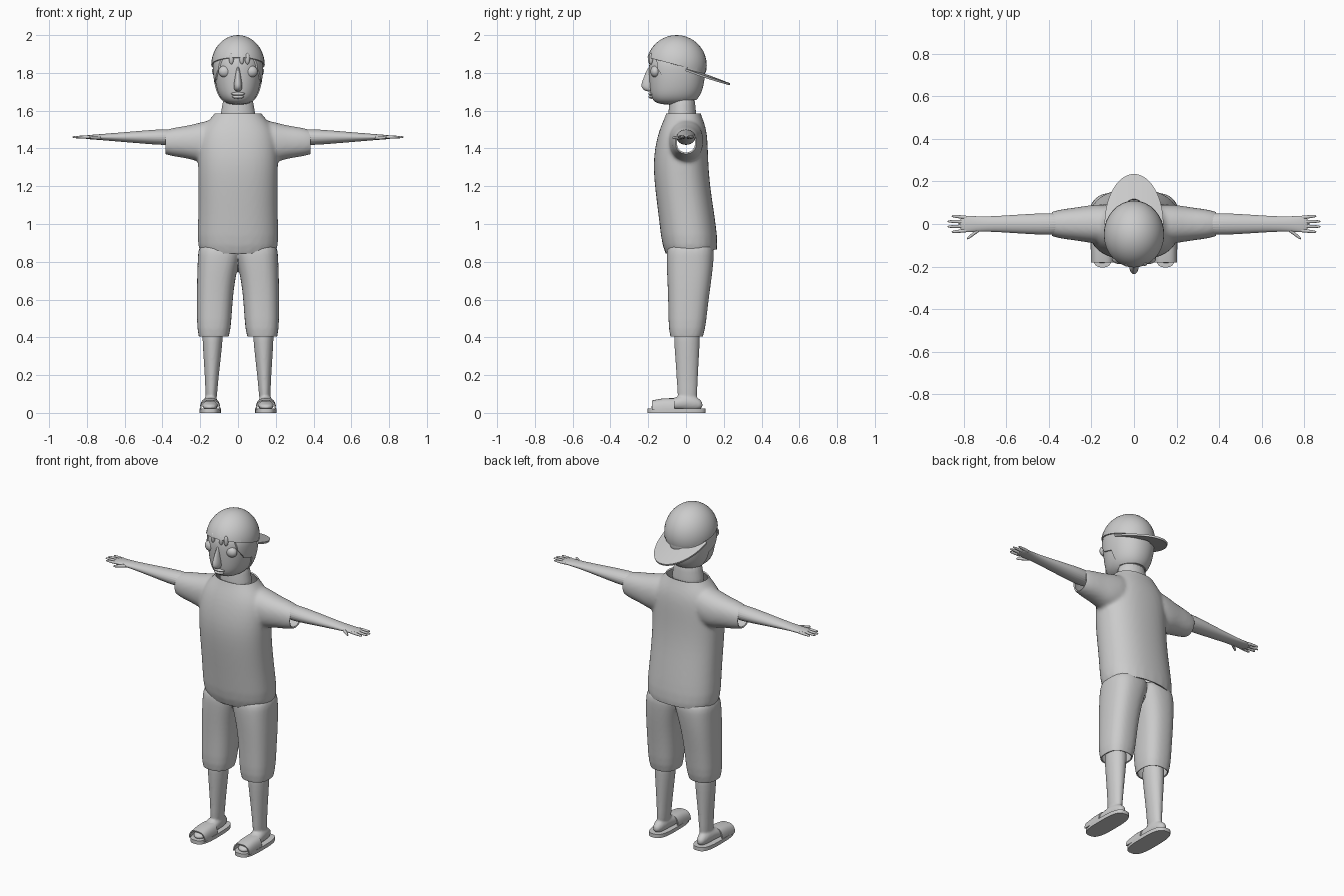
import bpy, bmesh
from math import sin, cos, pi, sqrt, copysign
from mathutils import Matrix

if "Cube" in bpy.data.objects:
    bpy.data.objects.remove(bpy.data.objects["Cube"])

shade = (.6, .6, .6, 1)
grey = bpy.data.materials.new("plain grey")
grey.use_nodes = True
grey.diffuse_color = shade
grey.node_tree.nodes["Principled BSDF"].inputs["Base Color"].default_value = shade


def loft(bm, axis, stations, power=2, sides=24, caps=True):
    """Skin rounded sections (position, centre u, centre v, radius u, radius v) along an axis."""
    loops = []
    for position, centre_u, centre_v, radius_u, radius_v in stations:
        loop = []
        for i in range(sides):
            c, s = cos(2 * pi * i / sides), sin(2 * pi * i / sides)
            u = centre_u + radius_u * copysign(abs(c) ** (2 / power), c)
            v = centre_v + radius_v * copysign(abs(s) ** (2 / power), s)
            point = {"x": (position, u, v), "y": (u, position, v), "z": (u, v, position)}[axis]
            loop.append(bm.verts.new(point))
        loops.append(loop)
    for lower, upper in zip(loops, loops[1:]):
        for i in range(sides):
            j = (i + 1) % sides
            bm.faces.new((lower[i], lower[j], upper[j], upper[i]))
    if caps:
        bm.faces.new(loops[0])
        bm.faces.new(loops[-1])


def finger(bm, start, end, height, thickness):
    """Round-tipped digit running from one (x, y) point to another."""
    steps = [k / 4 for k in range(5)]
    loft(bm, "x", [(start[0] + (end[0] - start[0]) * t, start[1] + (end[1] - start[1]) * t, height,
                    thickness * sqrt(1 - .7 * t * t), thickness * sqrt(1 - .7 * t * t))
                   for t in steps], sides=10)


def ball(bm, centre, radii):
    bmesh.ops.create_uvsphere(bm, u_segments=32, v_segments=20, radius=1,
                              matrix=Matrix.Translation(centre) @ Matrix.Diagonal((*radii, 1)))


def mirror_x(bm):
    copy = bmesh.ops.duplicate(bm, geom=bm.verts[:] + bm.edges[:] + bm.faces[:])["geom"]
    for item in copy:
        if isinstance(item, bmesh.types.BMVert):
            item.co.x *= -1


def bake(obj):
    graph = bpy.context.evaluated_depsgraph_get()
    mesh = bpy.data.meshes.new_from_object(obj.evaluated_get(graph))
    obj.modifiers.clear()
    obj.data = mesh


def make(name, bm, subsurf=0, voxel=0, smooth=0, cuts=(), thickness=0, cutter=None):
    """Turn a bmesh into a finished, shaded object."""
    bmesh.ops.recalc_face_normals(bm, faces=bm.faces[:])
    mesh = bpy.data.meshes.new(name)
    bm.to_mesh(mesh)
    bm.free()
    obj = bpy.data.objects.new(name, mesh)
    bpy.context.collection.objects.link(obj)
    if subsurf:
        obj.modifiers.new("subdivide", "SUBSURF").levels = subsurf
    if voxel:
        merge = obj.modifiers.new("merge", "REMESH")
        merge.mode, merge.voxel_size = "VOXEL", voxel
        soften = obj.modifiers.new("soften", "SMOOTH")
        soften.factor, soften.iterations = .5, smooth
    if cutter:
        trim = obj.modifiers.new("trim", "BOOLEAN")
        trim.operation, trim.solver, trim.object = "INTERSECT", "EXACT", cutter
    bake(obj)
    if cuts:
        cut = bmesh.new()
        cut.from_mesh(obj.data)
        for point, normal in cuts:
            bmesh.ops.bisect_plane(cut, geom=cut.verts[:] + cut.edges[:] + cut.faces[:],
                                   plane_co=point, plane_no=normal, clear_outer=True)
        cut.to_mesh(obj.data)
        cut.free()
    if thickness:
        cloth = obj.modifiers.new("cloth", "SOLIDIFY")
        cloth.thickness, cloth.offset = thickness, -1
        bake(obj)
    obj.data.materials.clear()
    obj.data.materials.append(grey)
    bpy.ops.object.select_all(action="DESELECT")
    obj.select_set(True)
    bpy.context.view_layer.objects.active = obj
    bpy.ops.object.shade_smooth_by_angle(angle=.7)
    return obj


# Shirt: sleeves and torso merged, then cut open at hem, collar and cuffs
bm = bmesh.new()
loft(bm, "x", [(.05, 0, 1.46, .095, .11), (.2, 0, 1.43, .093, .11),
               (.26, 0, 1.435, .078, .085), (.44, 0, 1.432, .06, .067)], power=2.2)
mirror_x(bm)
torso = [(.76, .225, .035, .15), (1, .212, .01, .15), (1.2, .21, -.02, .147), (1.35, .215, -.03, .147),
         (1.5, .21, -.015, .13), (1.58, .12, -.013, .09), (1.64, .1, -.013, .08)]
loft(bm, "z", [(z, 0, y, width, depth) for z, width, y, depth in torso], power=2.3)
cuffs = [((side * .385, 0, 0), (side, 0, 0)) for side in (1, -1)]
make("shirt", bm, subsurf=2, voxel=.01, smooth=8, thickness=.008,
     cuts=cuffs + [((0, -.12, .842), (0, .08, -1)), ((0, 0, 1.585), (0, 0, 1))])

# Shorts: two legs merged at the seat
bm = bmesh.new()
loft(bm, "z", [(.33, .13, 0, .087, .093), (.55, .125, .01, .093, .103), (.7, .118, .018, .1, .117),
               (.82, .1, .022, .113, .127), (.92, .08, .025, .13, .125)], power=2.5)
mirror_x(bm)
make("shorts", bm, subsurf=2, voxel=.008, smooth=5, thickness=.007, cuts=[((0, 0, .405), (0, 0, -1))])

# Bare legs and feet
bm = bmesh.new()
loft(bm, "z", [(.03, .143, .007, .03, .053), (.15, .14, .007, .032, .053),
               (.36, .135, .005, .053, .068), (.48, .133, .004, .058, .072)])
loft(bm, "y", [(.09, .147, .042, .018, .018), (.05, .145, .05, .032, .04), (0, .146, .058, .038, .046),
               (-.1, .147, .04, .046, .026), (-.19, .15, .03, .036, .016)])
mirror_x(bm)
make("legs_and_feet", bm, subsurf=2, voxel=.007, smooth=3)

# Sandals: flat soles and broad open straps
bm = bmesh.new()
loft(bm, "z", [(z, .148, -.05, .057, .154) for z in (0, .022)], power=3, sides=40)
mirror_x(bm)
make("sandal_soles", bm)
bm = bmesh.new()
loft(bm, "y", [(y, .148, 0, .055, top) for y, top in ((-.06, .078), (-.12, .077), (-.18, .066))],
     power=3, sides=40, caps=False)
mirror_x(bm)
make("sandal_straps", bm, cuts=[((0, 0, .015), (0, 0, -1))], thickness=.007)

# Arms, palms, fingers and thumbs
bm = bmesh.new()
hand_height = 1.46
arm = [(.28, .058, .052), (.5, .048, .035), (.71, .032, .017), (.78, .041, .012), (.82, .037, .008)]
loft(bm, "x", [(x, 0, hand_height, depth, height) for x, depth, height in arm])
for spread in (-1.5, -.5, .5, 1.5):
    finger(bm, (.78, spread * .02), (.88 - .01 * spread ** 2, spread * .025), hand_height, .009)
finger(bm, (.72, -.02), (.785, -.07), hand_height - .003, .011)
mirror_x(bm)
make("arms_and_hands", bm, subsurf=2)

# Neck
bm = bmesh.new()
loft(bm, "z", [(z, 0, -.02, width, depth) for z, width, depth in
               ((1.53, .11, .085), (1.6, .085, .07), (1.7, .078, .068))])
make("neck", bm, subsurf=2)


# Head, with a slightly larger copy trimmed into the hair
def skull(grow):
    bm = bmesh.new()
    levels = [(1.63, -.065, .05, .08), (1.66, -.063, .094, .122), (1.72, -.053, .117, .141),
              (1.82, -.05, .13, .149), (1.88, -.05, .124, .144), (1.94, -.05, .07, .09)]
    loft(bm, "z", [(z, 0, y, width + grow, depth + grow) for z, y, width, depth in levels], power=2.15)
    return bm


make("head", skull(0), subsurf=2)

bm = bmesh.new()
hairline = [(-.16, 1.9), (-.15, 1.82), (-.11, 1.765), (-.045, 1.745), (-.025, 1.655), (.2, 1.66), (.2, 1.9)]
face = bm.faces.new([bm.verts.new((-.3, y, z)) for y, z in hairline])
far_side = bmesh.ops.extrude_face_region(bm, geom=[face])["geom"]
bmesh.ops.translate(bm, vec=(.6, 0, 0), verts=[v for v in far_side if isinstance(v, bmesh.types.BMVert)])
hair_cutter = make("hair_cutter", bm)
make("hair", skull(.007), subsurf=2, cutter=hair_cutter)
bpy.data.objects.remove(hair_cutter)

# Fringe tufts under the cap
bm = bmesh.new()
for x in (-.035, .02, .05):
    ball(bm, (x, -.19 + 2 * x * x, 1.875), (.013, .012, .03))
make("fringe", bm)

# Closed eyes, nose and lips
bm = bmesh.new()
ball(bm, (.07, -.162, 1.807), (.034, .026, .031))
mirror_x(bm)
make("eyes", bm)
bm = bmesh.new()
loft(bm, "z", [(z, 0, y, width, depth) for z, y, width, depth in
               ((1.84, -.18, .008, .02), (1.78, -.19, .015, .032),
                (1.725, -.2, .026, .046), (1.7, -.19, .016, .022))], sides=16)
make("nose", bm, subsurf=2)
bm = bmesh.new()
for z, width in ((1.689, .036), (1.673, .031)):
    ball(bm, (0, -.181, z), (width, .018, .01))
make("lips", bm)

# Cap crown with a tilted rim, worn backwards
bm = bmesh.new()
ball(bm, (0, -.05, 1.84), (.142, .16, .16))
make("cap_crown", bm, cuts=[((0, -.05, 1.842), (0, -.26, -1))], thickness=.008)

# Cap brim: curved half disc behind the head
bm = bmesh.new()
rows = []
for i in range(5, 11):
    row = []
    for j in range(33):
        x, y = .0138 * i * cos(pi * j / 32), .0235 * i * sin(pi * j / 32)
        row.append(bm.verts.new((x, y, 1.834 - .38 * y - .7 * x * x)))
    rows.append(row)
for inner, outer in zip(rows, rows[1:]):
    for j in range(32):
        bm.faces.new((inner[j], inner[j + 1], outer[j + 1], outer[j]))
make("cap_brim", bm, thickness=.011)
